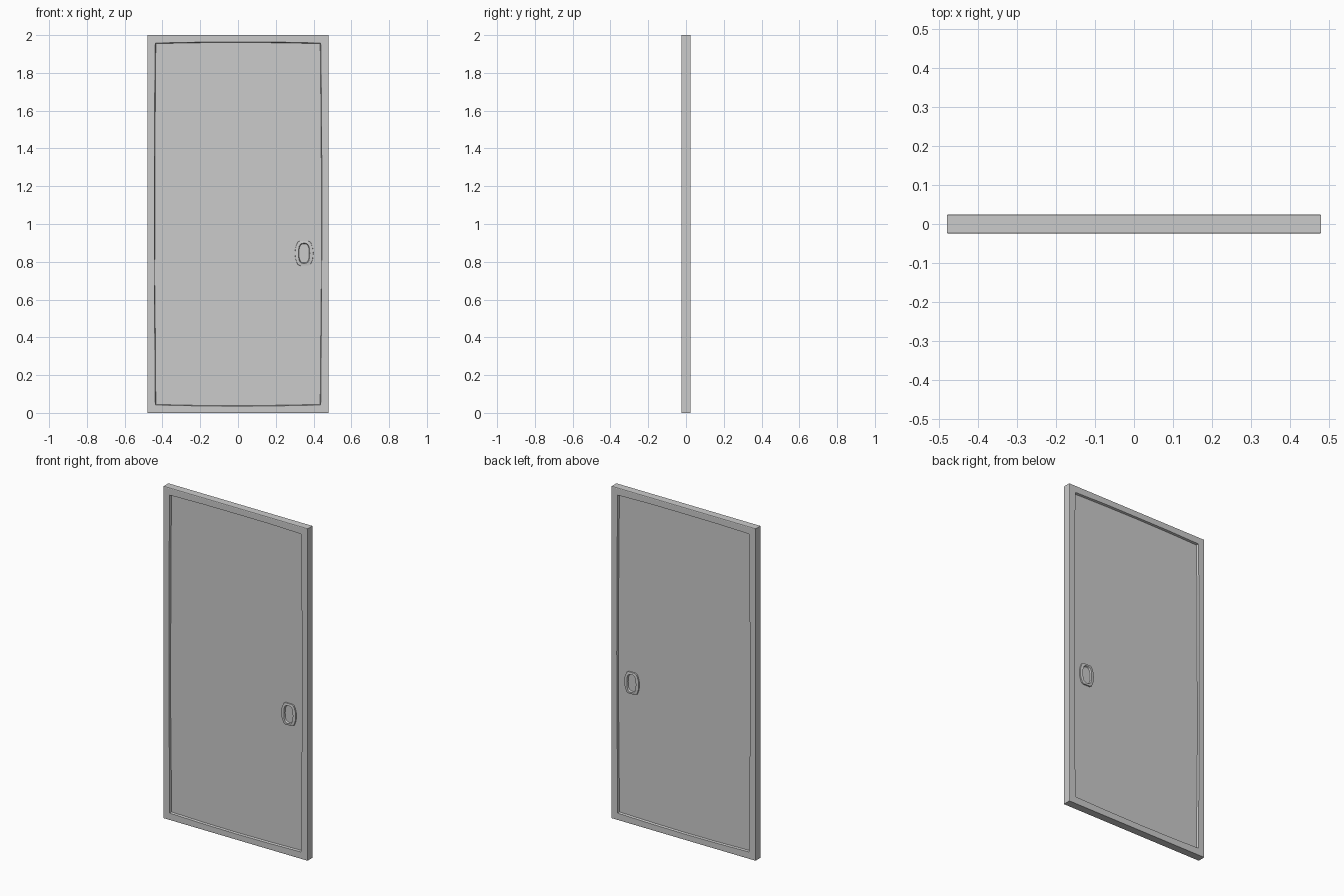
import bpy, bmesh, math, random

if "Cube" in bpy.data.objects:
    bpy.data.objects.remove(bpy.data.objects["Cube"])

random.seed(4)
HALF_W, H = 0.48, 2.0
PANEL_Y, FRAME_Y, EDGE_Y = 0.012, 0.025, 0.023


def make_object(name, bm):
    bmesh.ops.recalc_face_normals(bm, faces=bm.faces)
    mesh = bpy.data.meshes.new(name)
    bm.to_mesh(mesh)
    bm.free()
    obj = bpy.data.objects.new(name, mesh)
    bpy.context.collection.objects.link(obj)
    return obj


def loft(bm, rings, closed=False):
    loops = [[bm.verts.new(p) for p in ring] for ring in rings]
    pairs = list(zip(loops, loops[1:]))
    if closed:
        pairs.append((loops[-1], loops[0]))
    n = len(loops[0])
    for a, b in pairs:
        for i in range(n):
            j = (i + 1) % n
            bm.faces.new((a[i], a[j], b[j], b[i]))
    return loops


# Rectangular loop with points along each side, slightly hand-cut
def rect_loop(inset, wobble, bow):
    hw, hz = HALF_W - inset, H / 2 - inset
    corners = [(-hw, -hz), (hw, -hz), (hw, hz), (-hw, hz)]
    pts = []
    for k in range(4):
        (x0, z0), (x1, z1) = corners[k], corners[(k + 1) % 4]
        steps = 6 if k % 2 else 4
        for s in range(steps):
            t = s / steps
            x, z = x0 + (x1 - x0) * t, z0 + (z1 - z0) * t
            if s:
                d = bow * math.sin(math.pi * t) + random.uniform(-wobble, wobble)
                if k % 2:
                    x += math.copysign(d, x)
                else:
                    z += math.copysign(d, z)
            pts.append((x, z + H / 2))
    return pts


def at(loop, y):
    return [(x, y, z) for x, z in loop]


# Door slab: recessed panel on both faces inside a mitred border
outer = rect_loop(0.0, 0.0, 0.0)
inner = rect_loop(0.042, 0.001, 0.006)
foot = rect_loop(0.045, 0.001, 0.006)
rim = rect_loop(0.003, 0.0, 0.0)
bm = bmesh.new()
loops = loft(bm, [at(foot, -PANEL_Y), at(inner, -FRAME_Y), at(rim, -FRAME_Y),
                  at(outer, -EDGE_Y), at(outer, EDGE_Y), at(rim, FRAME_Y),
                  at(inner, FRAME_Y), at(foot, PANEL_Y)])
bm.faces.new(loops[0])
bm.faces.new(loops[-1])
make_object("door_slab", bm)


# Finger pull: raised oval ring with a sunken middle
def oval(rx, rz, y, ripple=0.0, n=20):
    pts = []
    for i in range(n):
        a = 2 * math.pi * i / n
        c, s = math.cos(a), math.sin(a)
        k = 1 + ripple * math.cos(6 * a)
        pts.append((0.35 + k * rx * math.copysign(abs(c) ** 0.7, c), y,
                    0.845 + k * rz * math.copysign(abs(s) ** 0.7, s)))
    return pts


for name, side in (("front_pull", -1), ("back_pull", 1)):
    bm = bmesh.new()
    loft(bm, [oval(0.048, 0.068, side * 0.010, 0.03),
              oval(0.047, 0.067, side * 0.019, 0.03),
              oval(0.030, 0.054, side * 0.021),
              oval(0.026, 0.049, side * 0.010)], closed=True)
    make_object(name, bm)
